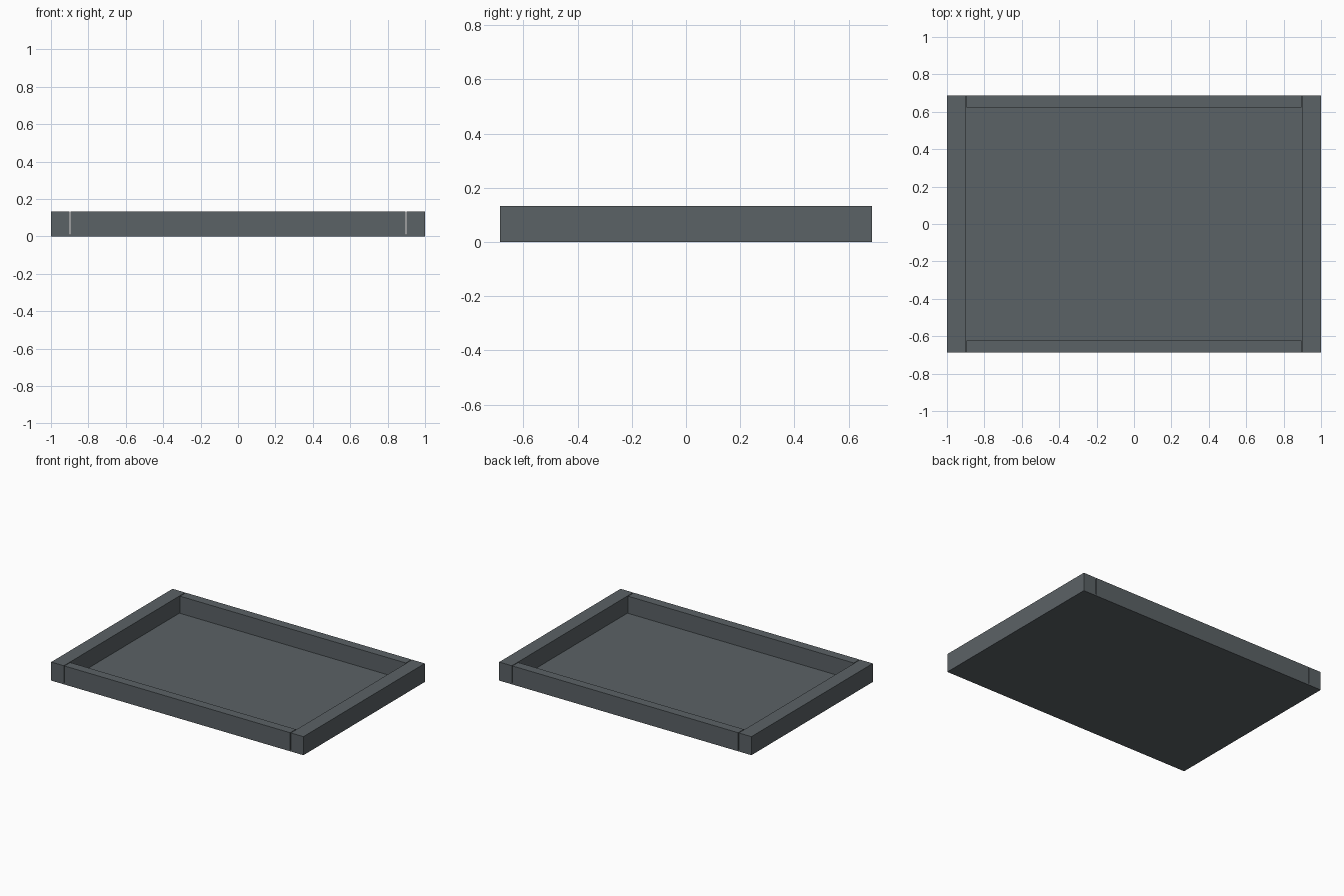
import bpy

# Remove the default cube
cube = bpy.data.objects.get("Cube")
if cube:
    bpy.data.objects.remove(cube, do_unlink=True)

LENGTH, DEPTH, HEIGHT = 2.0, 1.374, 0.133
SIDE_W, RAIL_W = 0.1, 0.065
FLOOR, GAP = 0.01, 0.005

# Slate grey finish
slate = bpy.data.materials.new("slate_grey")
slate.use_nodes = True
colour = (0.105, 0.122, 0.133, 1)
slate.diffuse_color = colour
slate.node_tree.nodes["Principled BSDF"].inputs["Base Color"].default_value = colour


def board(name, centre, size):
    bpy.ops.mesh.primitive_cube_add(size=1, location=centre)
    obj = bpy.context.object
    obj.name = name
    obj.scale = size
    bpy.ops.object.transform_apply(location=False, rotation=False, scale=True)
    obj.data.materials.append(slate)
    return obj


# Thin floor panel under the whole frame
board("floor_panel", (0, 0, FLOOR / 2), (LENGTH, DEPTH, FLOOR))

# Frame boards resting on the floor, with a fine joint between sides and rails
wall_h = HEIGHT - FLOOR
wall_z = FLOOR + wall_h / 2
rail_len = LENGTH - 2 * (SIDE_W + GAP)
for name, s in (("left_side", 1), ("right_side", -1)):
    board(name, (s * (LENGTH - SIDE_W) / 2, 0, wall_z), (SIDE_W, DEPTH, wall_h))
for name, s in (("back_rail", 1), ("front_rail", -1)):
    board(name, (0, s * (DEPTH - RAIL_W) / 2, wall_z), (rail_len, RAIL_W, wall_h))
